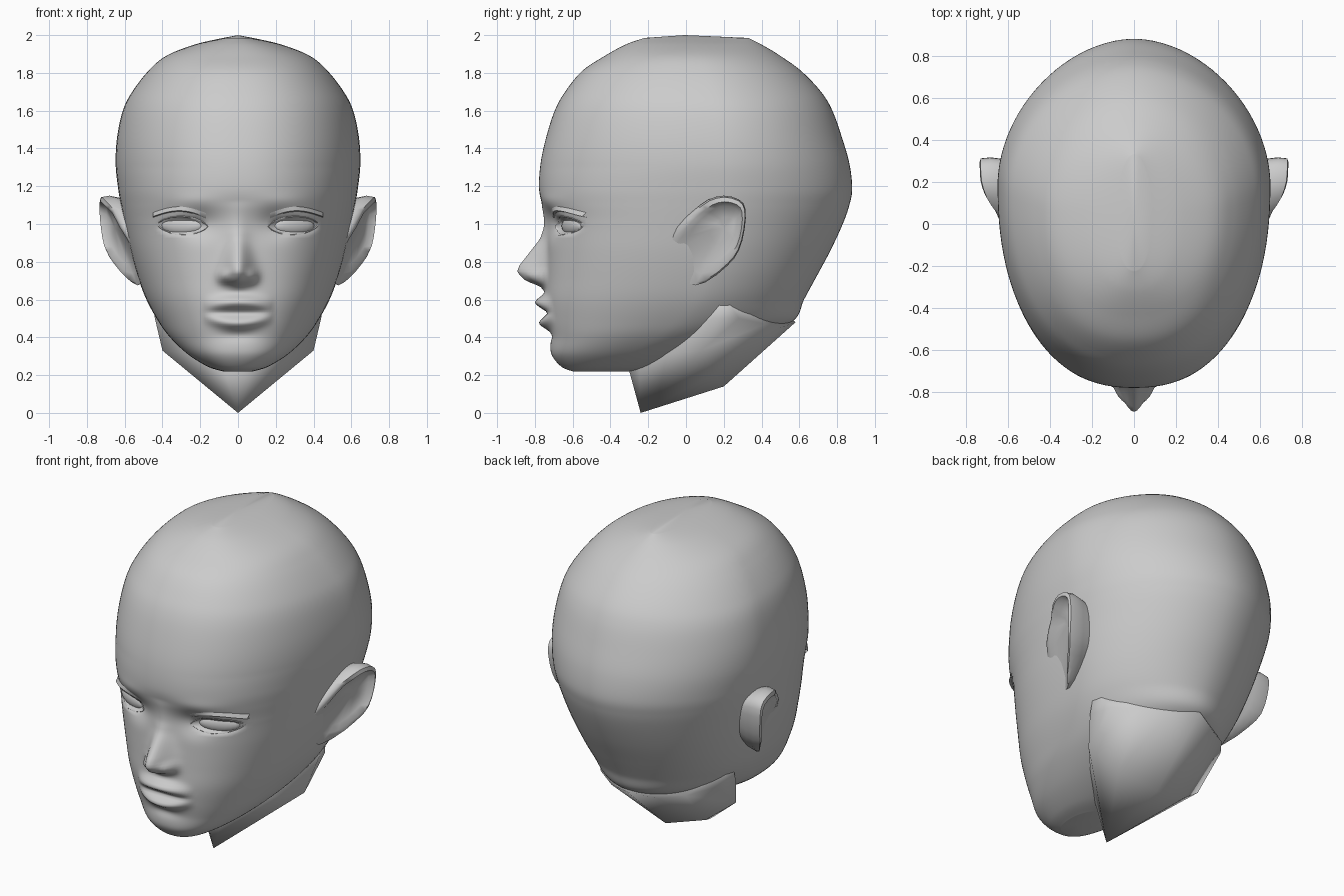
import bpy, bmesh, math
from mathutils import Vector, Matrix
from mathutils.bvhtree import BVHTree

if "Cube" in bpy.data.objects:
    bpy.data.objects.remove(bpy.data.objects["Cube"])


def finish(name, bm, angle=50, mirror=False):
    bmesh.ops.recalc_face_normals(bm, faces=bm.faces)
    me = bpy.data.meshes.new(name)
    bm.to_mesh(me)
    bm.free()
    ob = bpy.data.objects.new(name, me)
    bpy.context.collection.objects.link(ob)
    bpy.ops.object.select_all(action='DESELECT')
    ob.select_set(True)
    bpy.context.view_layer.objects.active = ob
    bpy.ops.object.shade_smooth_by_angle(angle=math.radians(angle))
    if mirror:
        ob.modifiers.new("mirror", 'MIRROR').use_mirror_merge = False
    return ob


def loft(rings, closed=True, caps=True):
    bm = bmesh.new()
    rows = [[bm.verts.new(p) for p in r] for r in rings]
    n = len(rows[0])
    for a, b in zip(rows, rows[1:]):
        for i in range(n if closed else n - 1):
            j = (i + 1) % n
            bm.faces.new((a[i], a[j], b[j], b[i]))
    if caps:
        for r in (rows[0], rows[-1]):
            c = bm.verts.new(sum((v.co for v in r), Vector()) / n)
            for i in range(n):
                bm.faces.new((r[i], r[(i + 1) % n], c))
    return bm


def spline(rows, u):
    i = min(int(u), len(rows) - 2)
    t = u - i
    q = [rows[max(0, min(len(rows) - 1, i + k))] for k in (-1, 0, 1, 2)]
    return [0.5 * (2 * b + (c - a) * t + (2 * a - 5 * b + 4 * c - d) * t * t
                   + (3 * b - a - 3 * c + d) * t ** 3) for a, b, c, d in zip(*q)]


def lerp_table(tab, z):
    for (z0, h0), (z1, h1) in zip(tab, tab[1:]):
        if z0 <= z <= z1:
            t = (z - z0) / (z1 - z0)
            return h0 + (h1 - h0) * t
    return 0.0


def bump(x, z, cx, cz, sx, sz):
    return math.exp(-((x - cx) / sx) ** 2 - ((z - cz) / sz) ** 2)


NOSE = [(0.64, 0), (0.67, 0.03), (0.70, 0.11), (0.745, 0.155), (0.78, 0.145), (0.82, 0.115),
        (0.92, 0.04), (0.98, 0.02), (1.06, 0.008), (1.12, 0)]


def relief(x, z):
    """Forward push of the face at a point: nose, lips, brows, eye sockets."""
    x = abs(x)
    h = lerp_table(NOSE, z) * math.exp(-(x / (0.055 + 0.012 * max(0, min(1, (0.9 - z) / 0.1)))) ** 2)
    h += 0.045 * bump(x, z, 0.075, 0.725, 0.032, 0.035)
    mouth = max(0, 1 - (x / 0.19) ** 2)
    h += mouth * 0.055 * math.exp(-((z - 0.585 + 0.6 * x * x) / 0.035) ** 2)
    h += mouth * 0.045 * math.exp(-((z - 0.475 - 1.0 * x * x) / 0.032) ** 2)
    h -= mouth * 0.012 * math.exp(-((z - 0.53) / 0.014) ** 2)
    h -= 0.012 * bump(x, z, 0, 0.41, 0.1, 0.03)
    h += 0.01 * bump(x, z, 0.25, 1.12, 0.14, 0.04)
    h -= 0.035 * bump(x, z, 0.2, 1.0, 0.09, 0.07)
    r = ((x - 0.295) / 0.13) ** 2 + ((z - 0.99) / 0.05) ** 2
    return h - 0.03 * max(0, 1 - r * r)


# Head: cross-sections (z, front y, back y, half width, y of the widest point)
SECTIONS = [
    (0.22, -0.60, -0.30, 0.08, -0.45), (0.245, -0.66, -0.15, 0.16, -0.40),
    (0.31, -0.712, 0.10, 0.265, -0.30), (0.40, -0.72, 0.38, 0.36, -0.16),
    (0.49, -0.735, 0.57, 0.425, -0.04), (0.60, -0.745, 0.625, 0.485, 0.05),
    (0.72, -0.74, 0.69, 0.53, 0.10), (0.86, -0.735, 0.765, 0.57, 0.13),
    (1.00, -0.735, 0.83, 0.60, 0.16), (1.10, -0.76, 0.865, 0.62, 0.18),
    (1.19, -0.778, 0.88, 0.635, 0.19), (1.32, -0.77, 0.865, 0.648, 0.19),
    (1.46, -0.74, 0.825, 0.64, 0.18), (1.60, -0.695, 0.775, 0.61, 0.16),
    (1.70, -0.64, 0.715, 0.56, 0.13), (1.81, -0.55, 0.61, 0.475, 0.10),
    (1.89, -0.43, 0.50, 0.38, 0.07), (1.95, -0.32, 0.40, 0.23, 0.06),
    (1.985, -0.22, 0.33, 0.08, 0.06)]


def head_ring(u, cols=128):
    z, f, b, w, yc = spline(SECTIONS, u)
    ring = []
    for i in range(cols):
        s = 2 * math.pi * i / cols - math.pi
        t = s - 0.45 * math.sin(s)
        sn, cs = math.sin(t), math.cos(t)
        front = cs > 0
        n = 2.42 - 0.17 * max(0, min(1, (z - 1.0) / 0.3)) if front else 1.88
        r = (abs(sn) ** n + abs(cs) ** n) ** (-1 / n)
        x = w * r * sn
        y = yc - (yc - f if front else b - yc) * r * cs
        if y < -0.3:
            y -= relief(x, z)
        ring.append((x, y, z))
    return ring


STEPS = 9
bm = loft([head_ring(k / STEPS) for k in range((len(SECTIONS) - 1) * STEPS + 1)])
bm.verts.ensure_lookup_table()
bm.verts[-1].co.z = 2.0
tree = BVHTree.FromBMesh(bm)
finish("head", bm, 85)


def face_point(x, z, lift=0.0):
    hit = tree.ray_cast(Vector((x, -2, z)), Vector((0, 1, 0)))[0]
    return Vector((x, hit.y - lift, z))


# Neck: faceted stump, keel-shaped underneath
bm = bmesh.new()
for x, y, z in [(0, -0.30, 0.22), (0, -0.24, 0), (0, 0.2, 0.14), (0, 0.58, 0.48), (0, 0.3, 0.7),
                (0.4, 0.08, 0.33), (0.44, 0.14, 0.5), (0.46, 0.2, 0.62), (0.1, -0.25, 0.3),
                (0.29, 0.42, 0.47), (0.24, 0.15, 0.205), (0.4, 0.28, 0.5), (0.16, 0.5, 0.45)]:
    for sx in ((1, -1) if x else (1,)):
        bm.verts.new((sx * x, y, z))
bmesh.ops.convex_hull(bm, input=bm.verts)
finish("neck", bm, 75)

# Ears: outline, root behind it, thick rim and shallow hollow outside it
RIM = [(0.62, 0.05, 1.08), (0.655, 0.12, 1.13), (0.68, 0.2, 1.15), (0.685, 0.28, 1.13),
       (0.685, 0.315, 1.08), (0.675, 0.31, 0.97), (0.655, 0.28, 0.86), (0.62, 0.22, 0.78),
       (0.56, 0.1, 0.69), (0.51, 0.0, 0.69), (0.53, -0.1, 0.84), (0.585, -0.05, 0.98)]
mid = Vector((0.66, 0.225, 0.99))


def ear_ring(k, dx):
    ring = []
    for i in range(24):
        p = Vector(spline(RIM + RIM[:2], i / 2))
        grow = max(0.0, min(1.0, (p.x - 0.52) / 0.13)) if dx > 0 else 1
        ring.append(mid.lerp(p, k) + Vector((dx * grow, 0, 0)))
    return ring


bm = loft([ear_ring(0.8, -0.13), ear_ring(0.93, -0.05), ear_ring(1.0, 0),
           ear_ring(0.95, 0.045), ear_ring(0.8, 0.053), ear_ring(0.66, 0.02),
           ear_ring(0.3, 0.005)])
finish("ears", bm, 60, True)

# Eyeballs
bm = bmesh.new()
c = face_point(0.295, 0.99, -0.022)
bmesh.ops.create_uvsphere(bm, u_segments=20, v_segments=12, radius=1,
                          matrix=Matrix.Translation(c) @ Matrix.Rotation(0.42, 4, 'Z')
                          @ Matrix.Diagonal((0.12, 0.035, 0.05, 1)))
finish("eyes", bm, 60, True)


# Eyelids: almond rims around the eyes, pointed at the corners
def almond(grow, lift):
    pts = []
    for i in range(32):
        a = 2 * math.pi * i / 32
        s = math.sin(a)
        x = 0.295 + (0.128 + grow) * math.cos(a)
        z = 0.992 + (0.042 + grow) * s * abs(s) ** 0.4 + 0.04 * (x - 0.295)
        pts.append(face_point(x, z, lift))
    return pts


finish("eyelids", loft([almond(0.012, -0.006), almond(0.005, 0.005), almond(-0.006, -0.004)],
                       caps=False), 80, True)


# Upper lashes: thin shelf over each eye, sweeping past the outer corner
def lash(dz, lift):
    pts = []
    for i in range(13):
        t = i / 12
        x = 0.17 + 0.28 * t
        z = 1.025 + 0.04 * math.sin(math.pi * min(1, t * 0.9 + 0.08)) + 0.012 * t
        pts.append(face_point(x, z + dz, lift * (0.2 + t)))
    return pts


finish("lashes", loft([lash(0.025, -0.004), lash(0.0, 0.024), lash(-0.006, -0.004)],
                      closed=False, caps=False), 40, True)
